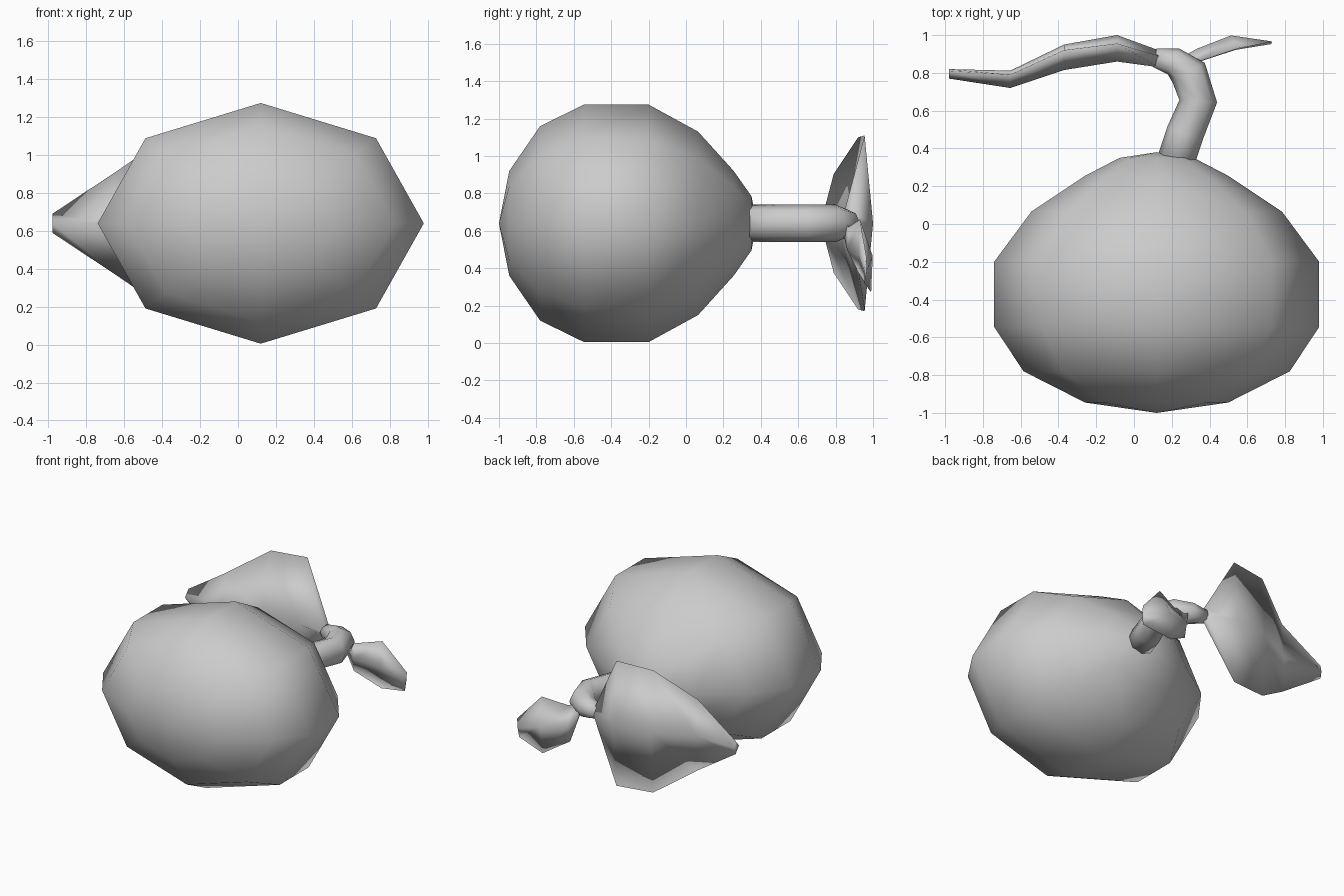
import bpy, bmesh, math
from mathutils import Vector

cube = bpy.data.objects.get("Cube")
if cube:
    bpy.data.objects.remove(cube, do_unlink=True)

grey = bpy.data.materials.new("plain_grey")
grey.use_nodes = True
COLOUR = (0.6, 0.6, 0.6, 1)
grey.diffuse_color = COLOUR
grey.node_tree.nodes["Principled BSDF"].inputs["Base Color"].default_value = COLOUR
MID = 0.64  # height of the long axis


def skin(name, rings, start_tip=None, end_tip=None):
    """Join matching rings into one smooth closed surface."""
    bm = bmesh.new()
    loops = [[bm.verts.new(p) for p in ring] for ring in rings]
    n = len(loops[0])
    for a, b in zip(loops, loops[1:]):
        for i in range(n):
            j = (i + 1) % n
            bm.faces.new((a[i], a[j], b[j], b[i]))
    for loop, tip in ((loops[0], start_tip), (loops[-1], end_tip)):
        if tip:
            v = bm.verts.new(tip)
            for i in range(n):
                bm.faces.new((loop[i], loop[(i + 1) % n], v))
        else:
            bm.faces.new(loop)
    bmesh.ops.recalc_face_normals(bm, faces=bm.faces)
    for f in bm.faces:
        f.smooth = True
    mesh = bpy.data.meshes.new(name)
    bm.to_mesh(mesh)
    bm.free()
    mesh.materials.append(grey)
    obj = bpy.data.objects.new(name, mesh)
    bpy.context.collection.objects.link(obj)
    return obj


def oval(centre, side, half_width, half_height):
    """Eight-sided upright ring spanned by a side direction and z."""
    return [centre + side * half_width * math.cos(k * math.pi / 4)
            + Vector((0, 0, half_height * math.sin(k * math.pi / 4)))
            for k in range(8)]


# Fruit body: flattened lathe along y, (y, half height)
profile = [(-0.945, 0.28), (-0.78, 0.52), (-0.545, 0.635), (-0.2, 0.635),
           (0.065, 0.49), (0.255, 0.28), (0.35, 0.145)]
skin("fruit_body",
     [oval(Vector((0.12, y, MID)), Vector((1, 0, 0)), h * 1.355, h) for y, h in profile],
     (0.12, -1, MID), (0.12, 0.38, MID))

# Stem: bent tube, (x, y, radius)
path = [(0.21, 0.3, 0.1), (0.27, 0.48, 0.1), (0.34, 0.65, 0.1),
        (0.29, 0.8, 0.1), (0.21, 0.86, 0.075), (0.11, 0.88, 0.05)]
points = [Vector((x, y, MID)) for x, y, r in path]
rings = []
for i, p in enumerate(points):
    along = points[min(i + 1, len(points) - 1)] - points[max(i - 1, 0)]
    side = Vector((along.y, -along.x, 0)).normalized()
    rings.append(oval(p, side, path[i][2], path[i][2]))
skin("stem", rings)

# Large leaf: diamond sections, (x, front y, rim y, back y, half height)
sections = [(0.13, 0.83, 0.89, 0.92, 0.05), (-0.09, 0.86, 0.955, 1.0, 0.47),
            (-0.37, 0.815, 0.92, 0.95, 0.46), (-0.655, 0.72, 0.79, 0.812, 0.265),
            (-0.98, 0.77, 0.81, 0.82, 0.05)]
skin("large_leaf", [[(x, front, MID), (x, rim, MID + h), (x, back, MID), (x, rim, MID - h)]
                    for x, front, rim, back, h in sections])

# Small leaf: drooping diamond sections, (upper rim, lower rim, half thickness)
small = [((0.27, 0.85, 0.66), (0.27, 0.87, 0.58), 0.03),
         ((0.37, 0.87, 0.62), (0.32, 0.92, 0.38), 0.035),
         ((0.55, 0.93, 0.66), (0.5, 0.99, 0.27), 0.04),
         ((0.73, 0.965, 0.46), (0.72, 0.955, 0.32), 0.008)]
rings = []
for up, low, t in small:
    up, low = Vector(up), Vector(low)
    centre = (up + low) / 2
    out = Vector((-0.3, 1, 0)).normalized() * t
    rings.append([centre - out, up, centre + out, low])
skin("small_leaf", rings)
